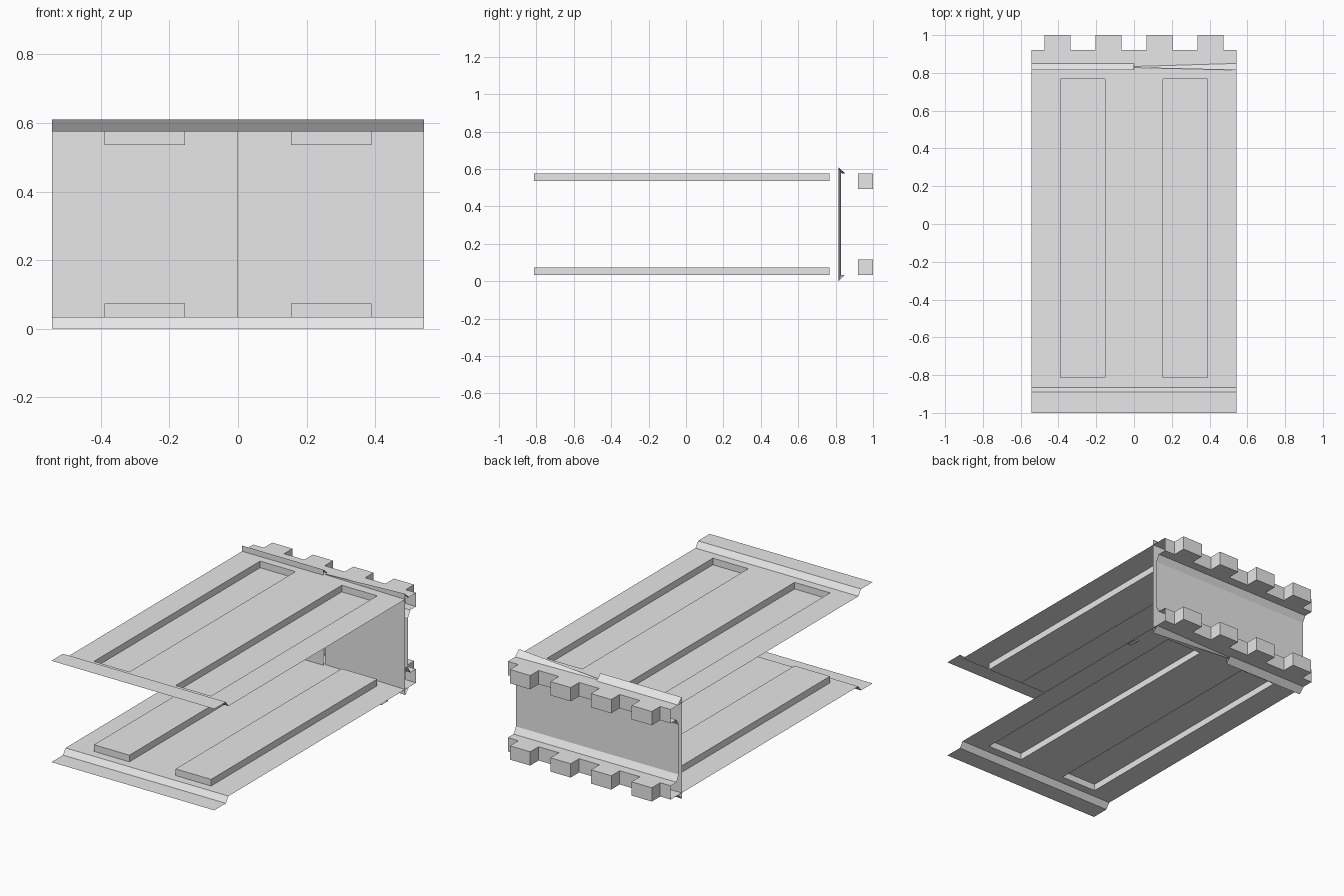
import bpy
import bmesh

cube = bpy.data.objects.get("Cube")
if cube:
    bpy.data.objects.remove(cube, do_unlink=True)

HALF = 0.5425      # half width
HEIGHT = 0.61
PLATE = 0.034      # height of the floor sheet
PRESS = 0.04       # depth of the pressed panels

grey = bpy.data.materials.new("light grey")
grey.use_nodes = True
grey.diffuse_color = (0.8, 0.8, 0.8, 1)
grey.node_tree.nodes["Principled BSDF"].inputs["Base Color"].default_value = (0.8, 0.8, 0.8, 1)


def finish(name, faces, flip):
    """Make an object from lists of corner points, optionally mirrored in height."""
    bm = bmesh.new()
    for corners in faces:
        bm.faces.new([bm.verts.new((x, y, HEIGHT - z if flip else z)) for x, y, z in corners])
    bmesh.ops.remove_doubles(bm, verts=bm.verts, dist=0.0001)
    bmesh.ops.recalc_face_normals(bm, faces=bm.faces)
    mesh = bpy.data.meshes.new(name)
    bm.to_mesh(mesh)
    bm.free()
    mesh.materials.append(grey)
    obj = bpy.data.objects.new(name, mesh)
    bpy.context.collection.objects.link(obj)
    return obj


def loft(x0, profile0, x1, profile1):
    """Faces between two (y, z) profiles."""
    rows = list(zip(profile0, profile1))
    return [[(x0, *a0), (x0, *b0), (x1, *b1), (x1, *a1)]
            for (a0, a1), (b0, b1) in zip(rows, rows[1:])]


def rect(x0, x1, y0, y1, z):
    return [(x0, y0, z), (x1, y0, z), (x1, y1, z), (x0, y1, z)]


def plate_faces():
    """Sheet with two pressed panels and a stepped front lip."""
    lip = [(-1, 0), (-0.89, 0), (-0.865, PLATE)]
    faces = loft(-HALF, lip, HALF, lip)
    xs = [-HALF, -0.39, -0.154, 0.154, 0.39, HALF]
    ys = [-0.865, -0.813, 0.767, 0.85]
    for i in range(5):
        for j in range(3):
            base = rect(xs[i], xs[i + 1], ys[j], ys[j + 1], PLATE)
            if j == 1 and i in (1, 3):
                cap = [(x, y, z + PRESS) for x, y, z in base]
                faces.append(cap)
                for k in range(4):
                    n = (k + 1) % 4
                    faces.append([base[k], base[n], cap[n], cap[k]])
            else:
                faces.append(base)
    return faces


def bracket_faces():
    """Toothed rail behind the wall."""
    low, high, back, tip = PLATE, 0.117, 0.92, 1.0
    edge = [(-HALF, back)]
    for i in range(4):
        x = -0.4725 + 0.27 * i
        edge += [(x, back), (x, tip), (x + 0.135, tip), (x + 0.135, back)]
    edge.append((HALF, back))
    faces = [[(a[0], a[1], low), (b[0], b[1], low), (b[0], b[1], high), (a[0], a[1], high)]
             for a, b in zip(edge, edge[1:])]
    for z, y in ((low, 0.85), (high, 0.865)):
        faces.append([(x, e, z) for x, e in edge] + [(HALF, y, z), (-HALF, y, z)])
    slope = [(0.865, high), (0.843, 0.155), (0.843, HEIGHT / 2)]
    return faces + loft(-HALF, slope, HALF, slope)


# Half of the wall with a full ridge, and half whose ridge tapers to the middle
ridge = [(0.85, PLATE), (0.815, 0), (0.815, HEIGHT / 2)]
taper = [(0.834, PLATE), (0.828, 0.03), (0.828, HEIGHT / 2)]

for prefix, flip in (("lower", False), ("upper", True)):
    finish(prefix + "_plate", plate_faces(), flip)
    finish(prefix + "_toothed_rail", bracket_faces(), flip)
    finish(prefix + "_wall_right", loft(-HALF, ridge, 0, ridge), flip)
    finish(prefix + "_wall_left", loft(0, taper, HALF, ridge), flip)

# Small tab under the floor edge
tab = [(0.59, PLATE), (0.59, 0.026), (0.65, 0.026), (0.65, PLATE)]
finish("floor_tab", loft(0.515, tab, HALF, tab), False)
